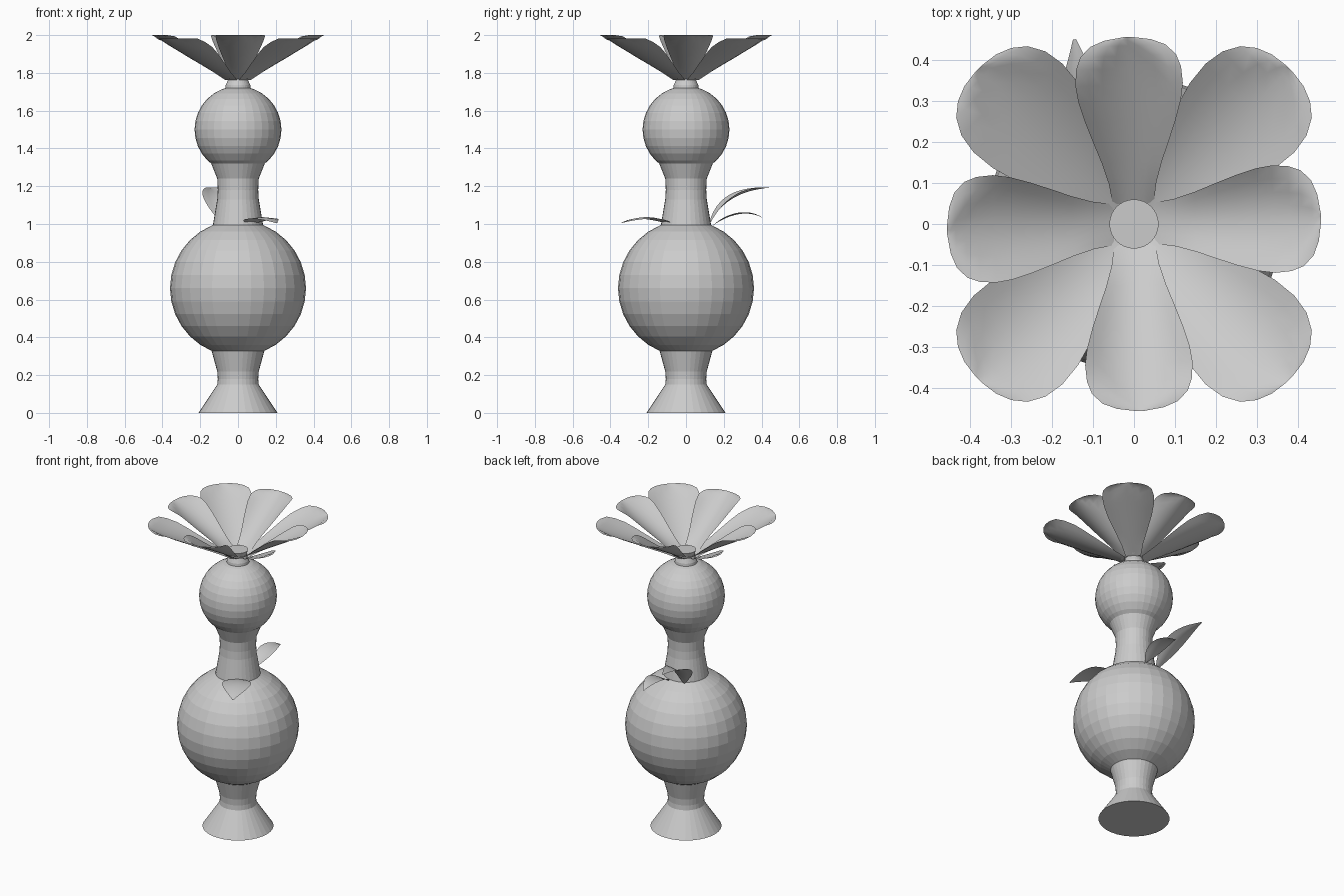
import bpy, math
from mathutils import Vector

if "Cube" in bpy.data.objects:
    bpy.data.objects.remove(bpy.data.objects["Cube"])


def make_object(name, verts, faces):
    mesh = bpy.data.meshes.new(name)
    mesh.from_pydata(verts, [], faces)
    mesh.update()
    obj = bpy.data.objects.new(name, mesh)
    bpy.context.collection.objects.link(obj)
    return obj


def lathe(name, profile, cap_bottom=False, cap_top=False, n=32):
    verts = [(r * math.cos(2 * math.pi * i / n), r * math.sin(2 * math.pi * i / n), z)
             for r, z in profile for i in range(n)]
    faces = [(k * n + i, k * n + (i + 1) % n, (k + 1) * n + (i + 1) % n, (k + 1) * n + i)
             for k in range(len(profile) - 1) for i in range(n)]
    if cap_bottom:
        faces.append(tuple(reversed(range(n))))
    if cap_top:
        faces.append(tuple(range(len(verts) - n, len(verts))))
    return make_object(name, verts, faces)


def ball(name, r, z):
    bpy.ops.mesh.primitive_uv_sphere_add(segments=32, ring_count=16, radius=r, location=(0, 0, z))
    bpy.context.object.name = name


def sheet(name, rows, cols):
    """Open surface from a grid of points."""
    verts = [p for row in rows for p in row]
    faces = [(k * cols + i, k * cols + i + 1, (k + 1) * cols + i + 1, (k + 1) * cols + i)
             for k in range(len(rows) - 1) for i in range(cols - 1)]
    obj = make_object(name, verts, faces)
    for p in obj.data.polygons:
        p.use_smooth = True
    return obj


def petal(name, outline, z0, z1, cup, top, angle):
    r0, r1 = outline[0][0], outline[-1][0]
    rows = []
    for r, w in outline:
        t = (r - r0) / (r1 - r0)
        row = []
        for i in range(9):
            s = -1 + i / 4
            z = z0 + (z1 - z0) * t + cup * s * s * min(1, t * 1.7)
            y = s * w
            row.append((r * math.cos(angle) - y * math.sin(angle),
                        r * math.sin(angle) + y * math.cos(angle), min(z, top)))
        rows.append(row)
    sheet(name, rows, 9)


def leaf(name, path, width, fold):
    a, b, c, d = (Vector(p) for p in path)
    side = (d - a).cross(Vector((0, 0, 1))).normalized()
    rows = []
    for k in range(13):
        t = k / 12
        p = a * (1 - t)**3 + b * 3 * t * (1 - t)**2 + c * 3 * t * t * (1 - t) + d * t**3
        w = width * math.sin(math.pi * t**0.85)**0.9 if 0 < k < 12 else 0.004
        rows.append([p + side * (w * s) + Vector((0, 0, fold * abs(s) * w))
                     for s in (-1, -0.5, 0, 0.5, 1)])
    sheet(name, rows, 5)


# Turned body
lathe("foot", [(0.21, 0), (0.11, 0.15), (0.107, 0.18), (0.11, 0.22), (0.14, 0.33)], cap_bottom=True)
ball("large_ball", 0.36, 0.66)
lathe("neck", [(0.135, 0.98), (0.132, 1.0), (0.11, 1.13), (0.107, 1.18), (0.11, 1.24),
               (0.15, 1.34)])
ball("small_ball", 0.23, 1.50)
lathe("flower_stem", [(0.068, 1.71), (0.065, 1.735), (0.05, 1.77), (0.06, 1.80)], cap_top=True)

# Flower: four upper petals over four longer diagonal ones
upper = [(0.05, 0.05), (0.10, 0.058), (0.15, 0.073), (0.20, 0.092), (0.25, 0.11), (0.30, 0.125),
         (0.34, 0.131), (0.38, 0.128), (0.41, 0.117), (0.435, 0.092), (0.449, 0.057), (0.456, 0.01)]
lower = [(0.05, 0.045), (0.12, 0.065), (0.20, 0.098), (0.28, 0.13), (0.34, 0.147), (0.40, 0.153),
         (0.45, 0.145), (0.49, 0.123), (0.515, 0.092), (0.53, 0.055), (0.536, 0.01)]
for i in range(4):
    a = i * math.pi / 2
    petal(f"upper_petal_{i + 1}", upper, 1.768, 2.0, 0.06, 2.0, a + math.radians(2))
    petal(f"lower_petal_{i + 1}", lower, 1.762, 1.98, 0.045, 1.982, a + math.pi / 4)

# Leaves growing at the neck
leaf("tall_leaf", [(-0.07, 0.12, 0.99), (-0.12, 0.18, 1.12), (-0.13, 0.29, 1.18),
                   (-0.145, 0.45, 1.193)], 0.07, 0.3)
leaf("back_leaf", [(0.03, 0.14, 0.99), (0.03, 0.22, 1.05), (0.025, 0.33, 1.08),
                   (0.02, 0.41, 1.03)], 0.055, 0.15)
leaf("front_leaf", [(0.06, -0.08, 1.0), (0.10, -0.15, 1.045), (0.15, -0.24, 1.05),
                    (0.205, -0.345, 1.005)], 0.085, -0.1)
